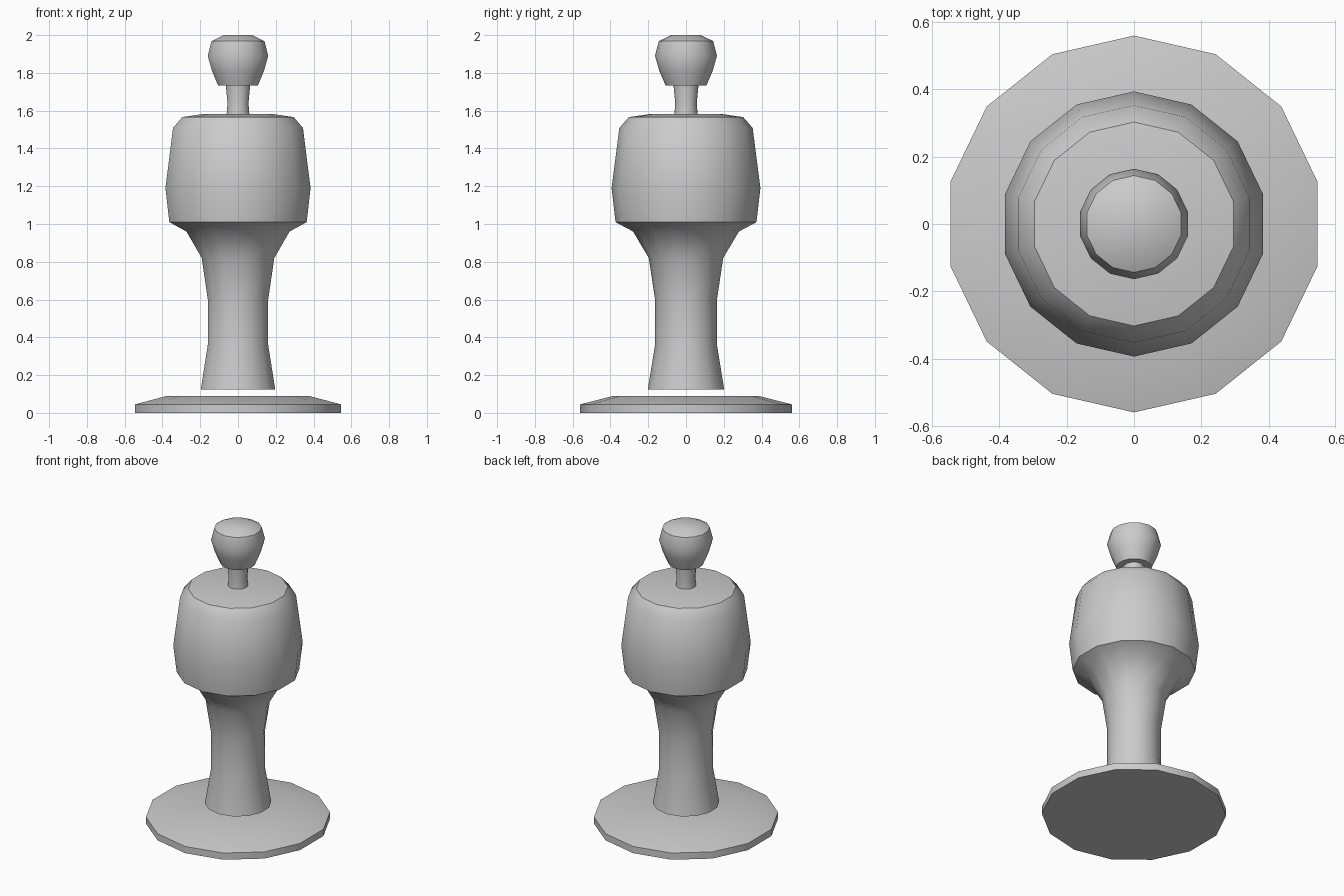
import bpy
import bmesh
from math import sin, cos, tau

SIDES = 14

cube = bpy.data.objects.get("Cube")
if cube:
    bpy.data.objects.remove(cube, do_unlink=True)

grey = bpy.data.materials.new("plain_grey")
grey.use_nodes = True
colour = (0.6, 0.6, 0.6, 1)
grey.diffuse_color = colour
grey.node_tree.nodes["Principled BSDF"].inputs["Base Color"].default_value = colour


def lathe(name, profile, sharp=(), caps=(True, True)):
    """Turn a (radius, height) profile around z; sharp lists hard-edged rings."""
    bm = bmesh.new()
    rings = [[bm.verts.new((r * sin(tau * i / SIDES), -r * cos(tau * i / SIDES), z))
              for i in range(SIDES)] for r, z in profile]
    for low, high in zip(rings, rings[1:]):
        for i in range(SIDES):
            j = (i + 1) % SIDES
            bm.faces.new((low[i], low[j], high[j], high[i]))
    if caps[0]:
        bm.faces.new(rings[0][::-1])
    if caps[1]:
        bm.faces.new(rings[-1])
    for face in bm.faces:
        face.smooth = True
    for k in sharp:
        for i in range(SIDES):
            bm.edges.get((rings[k][i], rings[k][(i + 1) % SIDES])).smooth = False
    mesh = bpy.data.meshes.new(name)
    bm.to_mesh(mesh)
    bm.free()
    mesh.materials.append(grey)
    obj = bpy.data.objects.new(name, mesh)
    bpy.context.collection.objects.link(obj)
    return obj


# Flat foot with a bevelled top
lathe("base", [(0.56, 0), (0.56, 0.045), (0.385, 0.09)], sharp=(0, 1))

# Waisted column flaring out under the body
lathe("column", [(0.202, 0.125), (0.164, 0.36), (0.164, 0.6), (0.197, 0.82),
                 (0.28, 0.96), (0.373, 1.01)], sharp=(0,), caps=(True, False))

# Barrel body with a shallow domed top
lathe("body", [(0.373, 1.01), (0.394, 1.19), (0.353, 1.508), (0.303, 1.566),
               (0.185, 1.583)], sharp=(3,), caps=(False, True))

# Thin neck
lathe("neck", [(0.062, 1.575), (0.057, 1.64), (0.066, 1.733)], caps=(False, False))

# Knob-shaped head
lathe("head", [(0.108, 1.733), (0.141, 1.81), (0.164, 1.89), (0.144, 1.968),
               (0.078, 2.0)], sharp=(0, 3))
